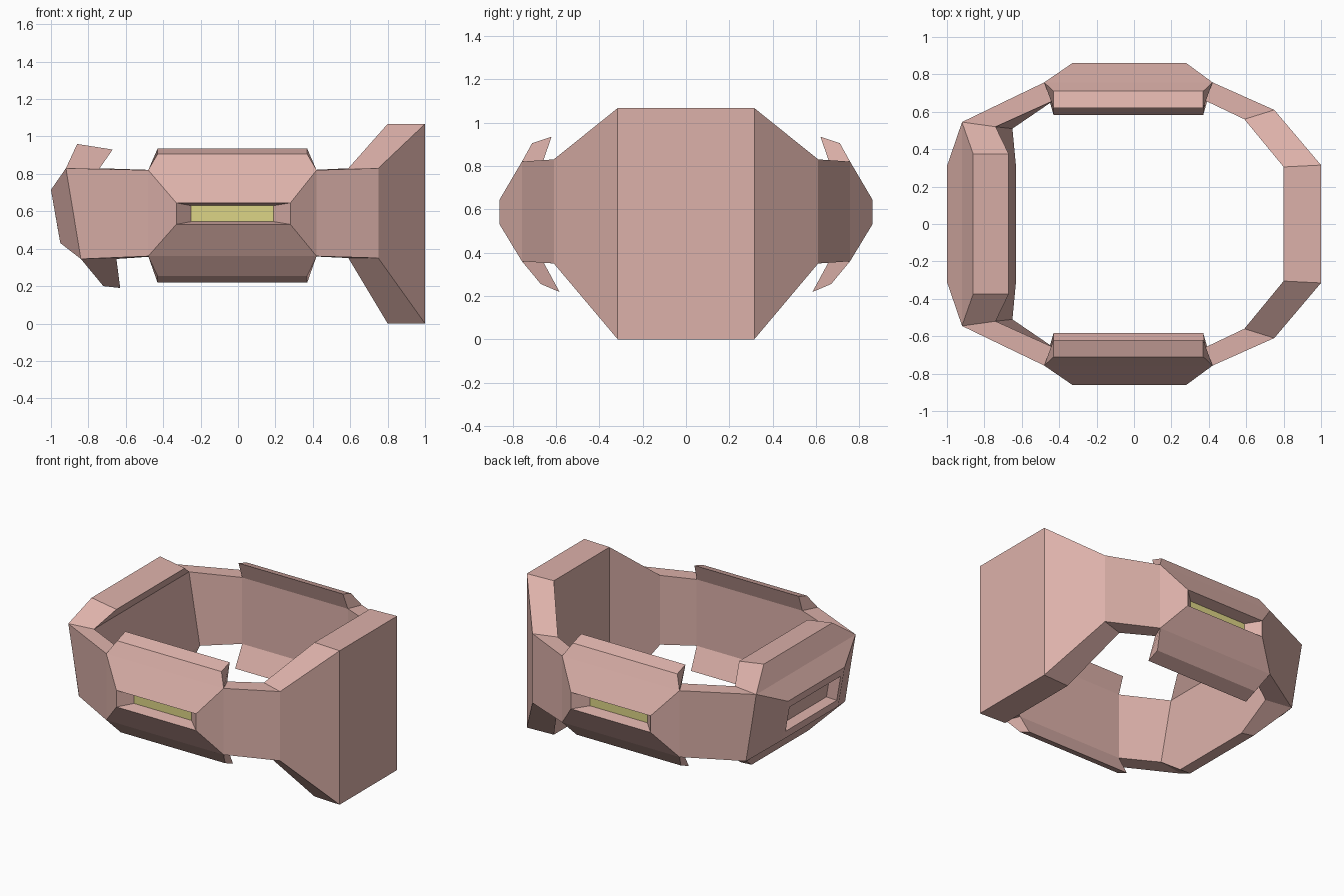
import bpy, bmesh

cube = bpy.data.objects.get("Cube")
if cube:
    bpy.data.objects.remove(cube)


def material(name, rgb):
    m = bpy.data.materials.new(name)
    m.use_nodes = True
    m.diffuse_color = (*rgb, 1)
    m.node_tree.nodes["Principled BSDF"].inputs["Base Color"].default_value = (*rgb, 1)
    return m


PINK = material("dusty pink", (0.72, 0.44, 0.40))
YELLOW = material("pale yellow", (0.72, 0.66, 0.24))


def loft(name, loops, closed=False, end_material=0):
    """Bridge four-cornered loops; cap the ends unless the loft is a closed ring."""
    bm = bmesh.new()
    rows = [[bm.verts.new(p) for p in loop] for loop in loops]
    pairs = list(zip(rows, rows[1:]))
    if closed:
        pairs.append((rows[-1], rows[0]))
    else:
        bm.faces.new(rows[0])
        bm.faces.new(rows[-1]).material_index = end_material
    for a, b in pairs:
        for i in range(4):
            j = (i + 1) % 4
            bm.faces.new((a[i], a[j], b[j], b[i]))
    bmesh.ops.recalc_face_normals(bm, faces=bm.faces)
    mesh = bpy.data.meshes.new(name)
    bm.to_mesh(mesh)
    bm.free()
    mesh.materials.append(PINK)
    mesh.materials.append(YELLOW)
    obj = bpy.data.objects.new(name, mesh)
    bpy.context.collection.objects.link(obj)
    return obj


def mirror_y(points):
    return [(x, -y, z) for x, y, z in points]


# Main band: cross-sections (outer bottom, outer top, inner top, inner bottom)
def section(outer, inner, low, high):
    return [(*outer, low), (*outer, high), (*inner, high), (*inner, low)]


half = [
    section((1.0, 0.315), (0.80, 0.305), 0.0, 1.067),
    section((0.75, 0.61), (0.59, 0.56), 0.35, 0.83),
    section((0.42, 0.757), (0.38, 0.66), 0.36, 0.82),
    section((-0.48, 0.757), (-0.43, 0.66), 0.36, 0.82),
    [(-0.84, 0.54, 0.345), (-0.92, 0.545, 0.83), (-0.74, 0.52, 0.83), (-0.65, 0.51, 0.345)],
]
loft("main_band", half + [mirror_y(s) for s in reversed(half)], closed=True)


# Front and back pods with a sunken light strip and two curved lips
def pod_rect(x0, x1, y, z0, z1):
    return [(x0, y, z0), (x1, y, z0), (x1, y, z1), (x0, y, z1)]


pod = [
    pod_rect(-0.48, 0.42, -0.757, 0.36, 0.82),
    pod_rect(-0.33, 0.28, -0.86, 0.53, 0.645),
    pod_rect(-0.25, 0.19, -0.78, 0.545, 0.63),
]


def pod_lip(base_z, knee, tip, root):
    return [
        [(bx, -0.757, base_z), (lx, *knee), (lx, *tip), (rx, *root)]
        for bx, lx, rx in ((-0.48, -0.43, -0.43), (0.42, 0.37, 0.38))
    ]


upper = pod_lip(0.82, (-0.71, 0.905), (-0.62, 0.935), (-0.66, 0.82))
lower = pod_lip(0.36, (-0.67, 0.255), (-0.583, 0.218), (-0.66, 0.36))
for side, flip in (("front", list), ("back", mirror_y)):
    loft(side + "_pod", [flip(s) for s in pod], end_material=1)
    loft(side + "_upper_lip", [flip(s) for s in upper])
    loft(side + "_lower_lip", [flip(s) for s in lower])


# Right end cap with a plain sunken panel
def cap_rect(y, low, high):
    return [(low[0], -y, low[1]), (low[0], y, low[1]), (high[0], y, high[1]), (high[0], -y, high[1])]


loft("right_cap", [
    cap_rect(0.543, (-0.84, 0.345), (-0.92, 0.83)),
    cap_rect(0.31, (-0.95, 0.43), (-1.0, 0.715)),
    cap_rect(0.28, (-0.96, 0.485), (-0.99, 0.66)),
    cap_rect(0.26, (-0.895, 0.50), (-0.92, 0.65)),
])


# Lips above and below the end cap
cap_upper = [(-0.92, 0.545, 0.83), (-0.86, 0.375, 0.96), (-0.67, 0.375, 0.93), (-0.74, 0.52, 0.83)]
cap_lower = [(-0.84, 0.54, 0.345), (-0.72, 0.31, 0.20), (-0.63, 0.30, 0.19), (-0.65, 0.51, 0.345)]
loft("right_upper_lip", [cap_upper, mirror_y(cap_upper)])
loft("right_lower_lip", [cap_lower, mirror_y(cap_lower)])
